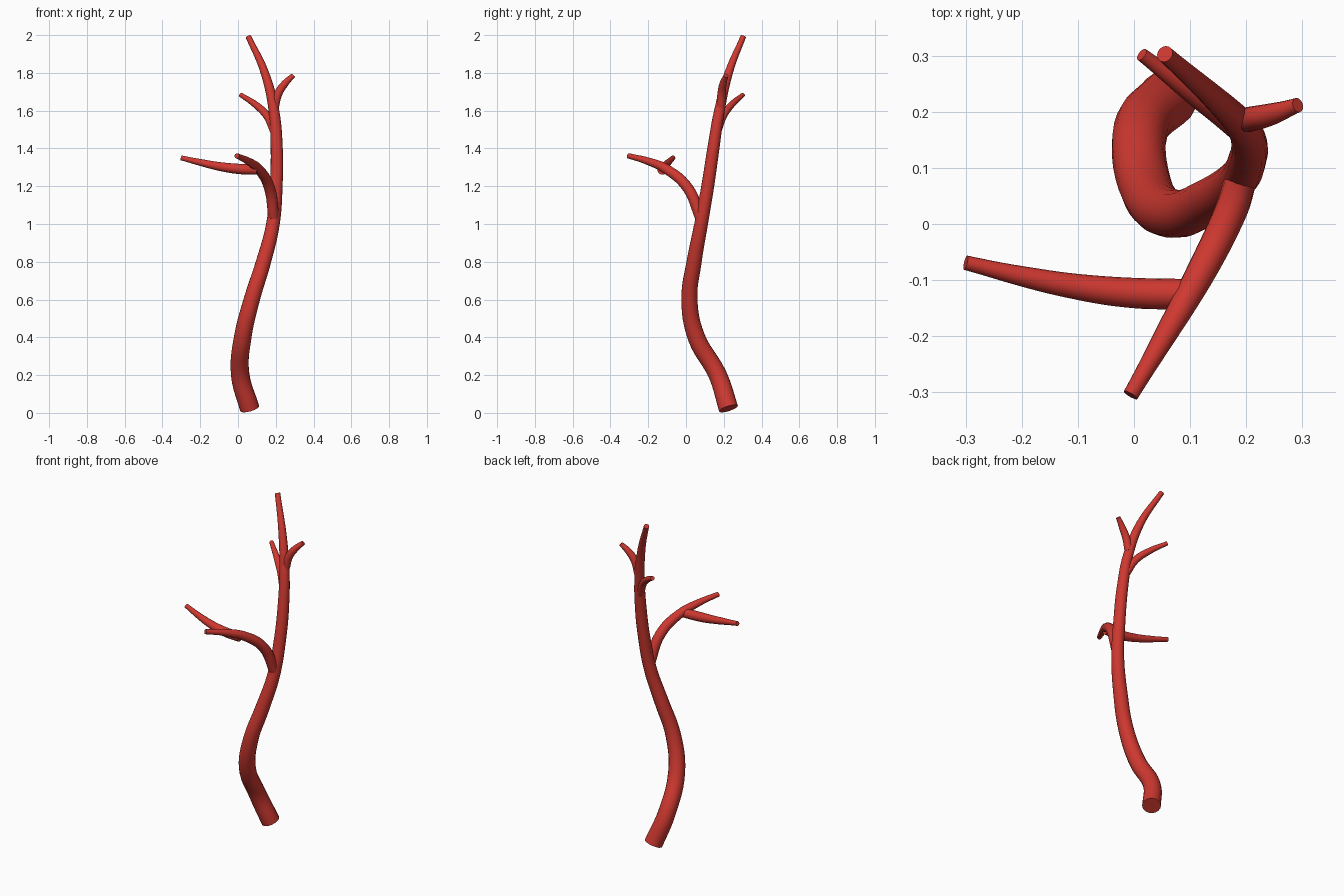
import bpy
import math

cube = bpy.data.objects.get("Cube")
if cube:
    bpy.data.objects.remove(cube, do_unlink=True)

red = bpy.data.materials.new("vessel red")
red.use_nodes = True
red.diffuse_color = (0.62, 0.04, 0.03, 1)
bsdf = next(n for n in red.node_tree.nodes if n.type == 'BSDF_PRINCIPLED')
bsdf.inputs["Base Color"].default_value = red.diffuse_color
bsdf.inputs["Roughness"].default_value = 0.6


def tube(name, points):
    """Tapered capped tube through (x, y, z, radius) points."""
    curve = bpy.data.curves.new(name, 'CURVE')
    curve.dimensions = '3D'
    curve.bevel_depth = 1.0
    curve.bevel_resolution = 6
    curve.resolution_u = 6
    curve.use_fill_caps = True
    spline = curve.splines.new('BEZIER')
    spline.radius_interpolation = 'CARDINAL'
    spline.bezier_points.add(len(points) - 1)
    for bp, (x, y, z, r) in zip(spline.bezier_points, points):
        bp.co = (x, y, z)
        bp.radius = r
        bp.handle_left_type = bp.handle_right_type = 'AUTO'
    curve.materials.append(red)
    obj = bpy.data.objects.new(name, curve)
    bpy.context.collection.objects.link(obj)
    bpy.ops.object.select_all(action='DESELECT')
    obj.select_set(True)
    bpy.context.view_layer.objects.active = obj
    bpy.ops.object.convert(target='MESH')
    bpy.ops.object.shade_smooth_by_angle(angle=math.radians(40))


# Main winding trunk, from base to highest tip
tube("trunk", [
    (0.062, 0.225, 0.023, 0.052), (0.012, 0.168, 0.2, 0.049),
    (0.025, 0.055, 0.4, 0.047), (0.073, 0.018, 0.6, 0.043),
    (0.135, 0.043, 0.8, 0.040), (0.185, 0.080, 1.0, 0.036),
    (0.202, 0.115, 1.2, 0.034), (0.205, 0.145, 1.4, 0.032),
    (0.190, 0.177, 1.6, 0.028), (0.142, 0.226, 1.8, 0.022),
    (0.055, 0.303, 1.992, 0.015)])

# Large forward branch and its side shoot
tube("front_branch", [
    (0.190, 0.078, 1.03, 0.029), (0.167, 0.010, 1.19, 0.029),
    (0.112, -0.1, 1.288, 0.026), (0.055, -0.2, 1.332, 0.020),
    (-0.006, -0.305, 1.361, 0.014)])
tube("right_shoot", [
    (0.100, -0.125, 1.288, 0.027), (0.0, -0.123, 1.292, 0.027),
    (-0.1, -0.112, 1.305, 0.023), (-0.2, -0.093, 1.326, 0.018),
    (-0.3, -0.069, 1.350, 0.013)])

# Small upper branches
tube("upper_right_branch", [
    (0.192, 0.165, 1.49, 0.022), (0.155, 0.195, 1.57, 0.021),
    (0.095, 0.240, 1.63, 0.018), (0.014, 0.302, 1.684, 0.012)])
tube("upper_left_branch", [
    (0.195, 0.185, 1.62, 0.022), (0.213, 0.188, 1.69, 0.022),
    (0.250, 0.197, 1.745, 0.019), (0.292, 0.212, 1.786, 0.013)])
